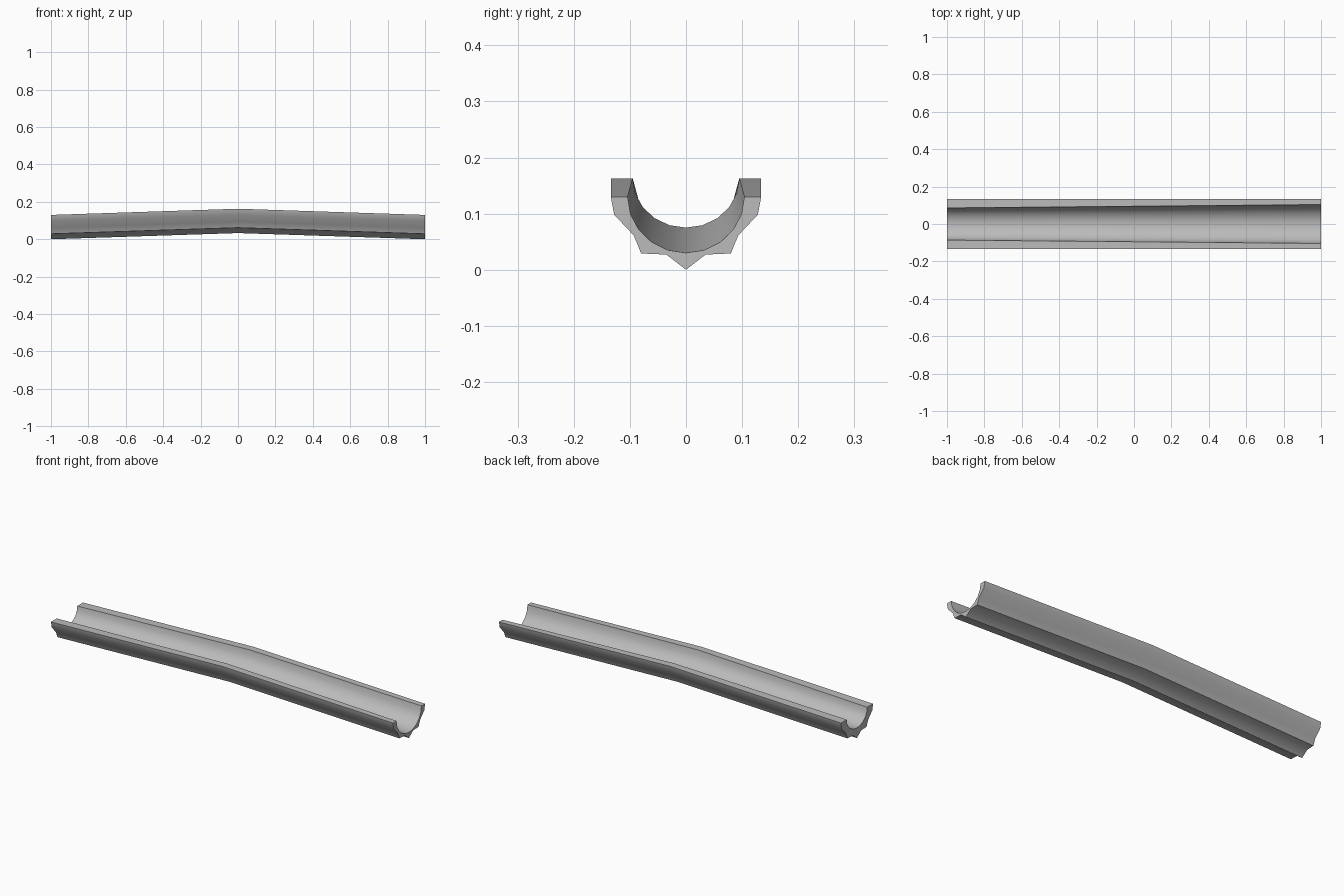
import bpy, bmesh, math

if "Cube" in bpy.data.objects:
    bpy.data.objects.remove(bpy.data.objects["Cube"], do_unlink=True)

# Plain grey material
grey = bpy.data.materials.new("stone_grey")
grey.use_nodes = True
colour = (0.5, 0.5, 0.5, 1)
grey.diffuse_color = colour
grey.node_tree.nodes["Principled BSDF"].inputs["Base Color"].default_value = colour

RIM = 0.13      # rim height at the ends
RISE = 0.033    # extra height at the bend
STEPS = 10      # facets of the channel

# Right half of the ridged underside, from the rim down to the keel
half = [(0.134, RIM), (0.128, 0.098), (0.093, 0.061), (0.08, 0.029), (0.035, 0.027)]
outer = half + [(0, 0)] + [(-y, z) for y, z in reversed(half)]


def section(x):
    """Closed gutter outline; the channel widens and deepens towards +x."""
    lift = RISE * (1 - abs(x))
    width, depth = 0.095 + 0.009 * x, 0.088 + 0.012 * x
    angles = [math.pi * i / STEPS for i in range(STEPS + 1)]
    inner = [(-width * math.cos(a), RIM - depth * math.sin(a)) for a in angles]
    return [(x, y, z + lift) for y, z in outer + inner]


# Loft the outline over the bend and cap both ends
bm = bmesh.new()
rings = [[bm.verts.new(p) for p in section(x)] for x in (-1, 0, 1)]
for a, b in zip(rings, rings[1:]):
    for i in range(len(a)):
        j = (i + 1) % len(a)
        bm.faces.new((a[i], a[j], b[j], b[i]))
for end in (rings[0], rings[-1]):
    bm.faces.new(end)
bmesh.ops.recalc_face_normals(bm, faces=bm.faces)

mesh = bpy.data.meshes.new("gutter")
bm.to_mesh(mesh)
bm.free()
mesh.materials.append(grey)
gutter = bpy.data.objects.new("gutter", mesh)
bpy.context.collection.objects.link(gutter)

# Smooth the curved runs, keep rims and ridges crisp
bpy.ops.object.select_all(action="DESELECT")
gutter.select_set(True)
bpy.context.view_layer.objects.active = gutter
bpy.ops.object.shade_smooth_by_angle(angle=math.radians(40))
